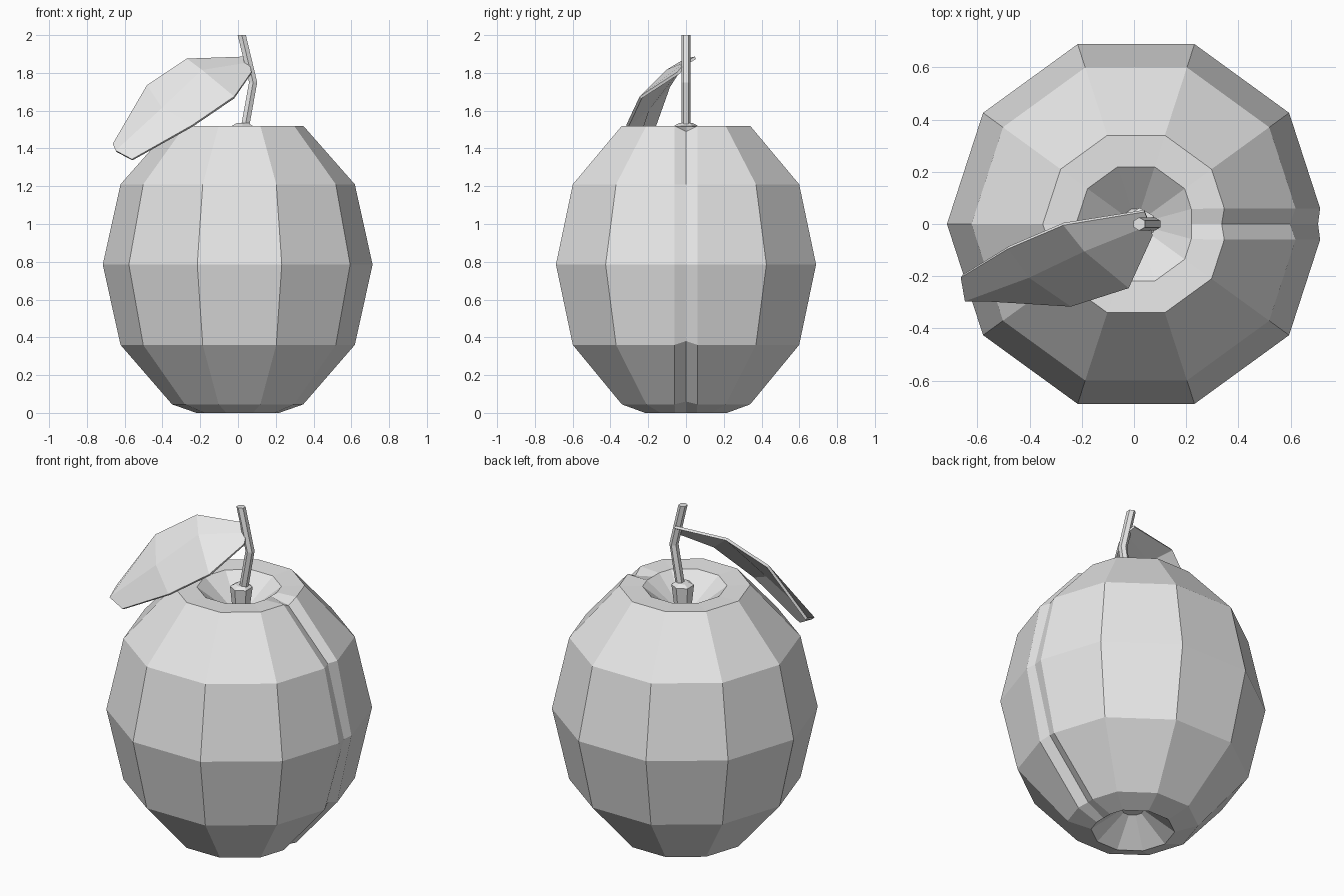
import bpy, bmesh, math
from mathutils import Vector

cube = bpy.data.objects.get("Cube")
if cube:
    bpy.data.objects.remove(cube)

grey = bpy.data.materials.new("light grey")
grey.use_nodes = True
colour = (0.8, 0.8, 0.8, 1)
grey.diffuse_color = colour
grey.node_tree.nodes["Principled BSDF"].inputs["Base Color"].default_value = colour


def loft(name, rings, closed=True):
    """Join successive rows of points with faces; closed rows are capped."""
    bm = bmesh.new()
    rows = [[bm.verts.new(p) for p in ring] for ring in rings]
    n = len(rows[0])
    for a, b in zip(rows, rows[1:]):
        for i in range(n if closed else n - 1):
            j = (i + 1) % n
            bm.faces.new((a[i], a[j], b[j], b[i]))
    if closed:
        bm.faces.new(rows[0][::-1])
        bm.faces.new(rows[-1])
    bmesh.ops.recalc_face_normals(bm, faces=bm.faces)
    mesh = bpy.data.meshes.new(name)
    bm.to_mesh(mesh)
    bm.free()
    mesh.materials.append(grey)
    obj = bpy.data.objects.new(name, mesh)
    bpy.context.collection.objects.link(obj)
    return obj


def tube(name, path, sides=6):
    """Prism along (x, z, radius) stations, with corners on the y axis."""
    rings = []
    for x, z, r in path:
        angles = [math.pi / 2 + math.tau * i / sides for i in range(sides)]
        rings.append([(x + r * math.cos(a), r * math.sin(a), z) for a in angles])
    return loft(name, rings)


def fruit_ring(r, z, dx, dz):
    """Ten-sided ring whose +x corner is opened into a shallow crease."""
    cx = 0.008
    ring = [Vector((cx + r * math.cos(a), r * math.sin(a), z))
            for a in (math.tau * i / 10 for i in range(10))]
    corner = ring[0]
    w = min(0.06, 0.25 * r)

    def along(p):
        return corner.lerp(p, w / abs(p.y))
    left, right = along(ring[1]), along(ring[-1])
    centre = Vector((left.x + dx, 0, z + dz))
    return [centre, left] + ring[1:] + [right]


# Fruit body: radius, height, crease offset in x and z
profile = [
    (0.06, 0.13, 0, 0), (0.228, 0, 0, 0), (0.357, 0.045, -0.02, 0.015),
    (0.63, 0.36, -0.02, 0.02), (0.724, 0.785, -0.008, 0),
    (0.63, 1.21, -0.022, 0), (0.357, 1.52, -0.01, -0.03),
    (0.23, 1.515, 0, 0), (0.06, 1.38, 0, 0),
]
loft("fruit_body", [fruit_ring(*p) for p in profile])

# Stem and its base
tube("stem_base", [(0.02, 1.37, 0.045), (0.022, 1.52, 0.062), (0.025, 1.535, 0.035)])
tube("stem", [(0.035, 1.5, 0.025), (0.08, 1.75, 0.025), (0.02, 2.0, 0.025)])

# Leaf: rows of upper edge, midrib and lower edge from stem to tip
leaf = loft("leaf", [
    [(0.04, 0.05, 1.88), (0.06, 0, 1.85), (0.07, -0.04, 1.80)],
    [(-0.27, 0, 1.87), (-0.19, -0.1, 1.81), (-0.02, -0.24, 1.67)],
    [(-0.48, -0.09, 1.73), (-0.40, -0.2, 1.61), (-0.24, -0.31, 1.52)],
    [(-0.66, -0.2, 1.42), (-0.645, -0.29, 1.385), (-0.56, -0.29, 1.34)],
], closed=False)
solid = leaf.modifiers.new("thickness", "SOLIDIFY")
solid.thickness = 0.015
solid.offset = 0
